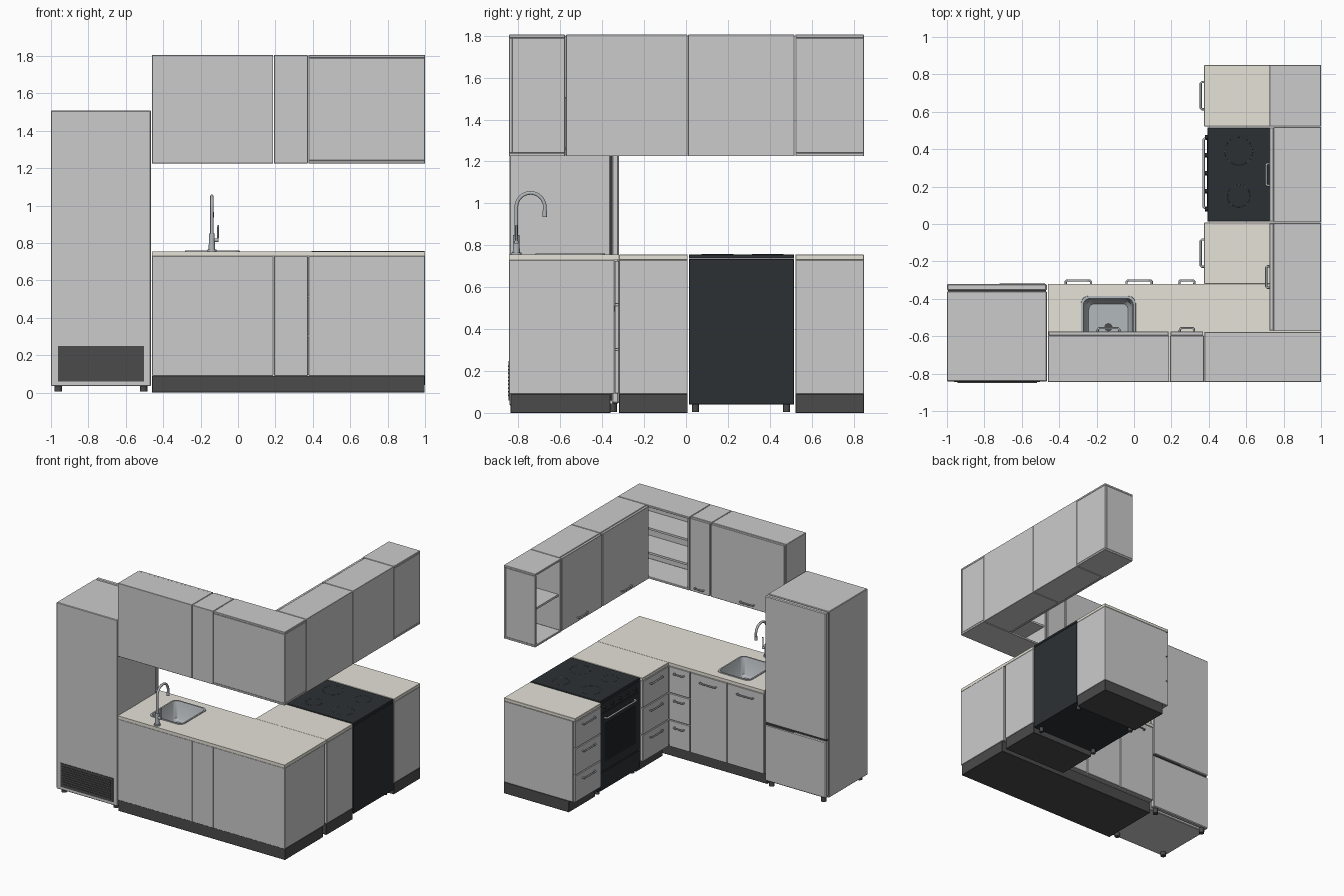
import bpy, bmesh, math
from mathutils import Vector

if "Cube" in bpy.data.objects:
    bpy.data.objects.remove(bpy.data.objects["Cube"])


def mat(name, c):
    m = bpy.data.materials.new(name)
    m.diffuse_color = (*c, 1)
    m.use_nodes = True
    m.node_tree.nodes["Principled BSDF"].inputs["Base Color"].default_value = m.diffuse_color
    return m


STONE = mat("worktop_stone", (0.78, 0.76, 0.68))
DARK = mat("plinth_dark", (0.07, 0.07, 0.07))
BLACK = mat("oven_black", (0.025, 0.03, 0.034))
GLASS = mat("oven_glass", (0.012, 0.015, 0.018))
STEEL = mat("steel", (0.45, 0.48, 0.5))


def finish(bm, name, m=None, bevel=0, smooth=False):
    bmesh.ops.recalc_face_normals(bm, faces=bm.faces)
    me = bpy.data.meshes.new(name)
    bm.to_mesh(me)
    bm.free()
    o = bpy.data.objects.new(name, me)
    bpy.context.collection.objects.link(o)
    if m:
        me.materials.append(m)
    if bevel:
        b = o.modifiers.new("bevel", 'BEVEL')
        b.width, b.segments = bevel, 1
    if smooth:
        select(o)
        bpy.ops.object.shade_smooth_by_angle(angle=math.radians(40))
    return o


def select(o):
    bpy.ops.object.select_all(action='DESELECT')
    o.select_set(True)
    bpy.context.view_layer.objects.active = o


def box(name, x, y, z, m=None, bevel=0.002, gap=0):
    bm = bmesh.new()
    bmesh.ops.create_cube(bm, size=1)
    for v in bm.verts:
        v.co = Vector([(a + b) / 2 + c * (b - a) for c, (a, b) in zip(v.co, (x, y, z))])
    return finish(bm, name, m, bevel)


def cyl(name, p, r, z0, z1, m=None, r2=None, n=20):
    bm = bmesh.new()
    bmesh.ops.create_cone(bm, cap_ends=True, segments=n, radius1=r, radius2=r2 or r, depth=z1 - z0)
    bmesh.ops.translate(bm, verts=bm.verts, vec=(p[0], p[1], (z0 + z1) / 2))
    return finish(bm, name, m, 0, True)


def tube(name, pts, r, m=None, res=3, cyclic=False):
    cu = bpy.data.curves.new(name, 'CURVE')
    cu.dimensions = '3D'
    cu.bevel_depth, cu.bevel_resolution, cu.use_fill_caps = r, res, True
    s = cu.splines.new('POLY')
    s.points.add(len(pts) - 1)
    for p, c in zip(s.points, pts):
        p.co = (*c, 1)
    s.use_cyclic_u = cyclic
    o = bpy.data.objects.new(name, cu)
    bpy.context.collection.objects.link(o)
    select(o)
    bpy.ops.object.convert(target='MESH')
    o = bpy.context.object
    if m:
        o.data.materials.clear()
        o.data.materials.append(m)
    bpy.ops.object.shade_smooth_by_angle(angle=math.radians(40))
    return o


def handle(name, face, along, at, z, w, d=0.02, r=0.006, m=STEEL):
    # bar handle on a front facing +y ("y") or -x ("x")
    h, c = w / 2, 0.006
    prof = [(-h, 0), (-h, d - c), (-h + c, d), (h - c, d), (h, d - c), (h, 0)]
    if face == "y":
        pts = [(along + a, at + b, z) for a, b in prof]
    else:
        pts = [(at - b, along + a, z) for a, b in prof]
    tube(name, pts, r, m)


def panel(name, face, a, z, at, hw=0, hz=0):
    # door or drawer front, 0.02 thick, with a handle of width hw
    g = 0.003
    a2, z2 = (a[0] + g, a[1] - g), (z[0] + g, z[1] - g)
    if face == "y":
        box(name, a2, (at - 0.02, at), z2)
    else:
        box(name, (at, at + 0.02), a2, z2)
    if hw:
        handle(name + "_handle", face, (a[0] + a[1]) / 2, at - 0.002 if face == "y" else at + 0.002, hz, hw)


def drawers(name, face, a, at, hw):
    for i in range(3):
        z0 = 0.09 + i * 0.213
        panel(f"{name}_drawer_{i + 1}", face, a, (z0, z0 + 0.213), at, hw, z0 + 0.165)


def open_unit(name, x, y, z, face, shelves):
    t = 0.016
    box(name + "_top", x, y, (z[1] - t, z[1]))
    box(name + "_bottom", x, y, (z[0], z[0] + t))
    zi = (z[0] + t, z[1] - t)
    if face == "y":
        box(name + "_back", x, (y[0], y[0] + t), zi)
        box(name + "_side_a", (x[0], x[0] + t), (y[0] + t, y[1]), zi)
        box(name + "_side_b", (x[1] - t, x[1]), (y[0] + t, y[1]), zi)
    else:
        box(name + "_back", (x[1] - t, x[1]), y, zi)
        box(name + "_side_a", (x[0], x[1] - t), (y[0], y[0] + t), zi)
        box(name + "_side_b", (x[0], x[1] - t), (y[1] - t, y[1]), zi)
    for i in range(shelves):
        zs = z[0] + (z[1] - z[0]) * (i + 1) / (shelves + 1)
        box(f"{name}_shelf_{i + 1}", (x[0] + t, x[1] - t), (y[0] + t, y[1] - t), (zs - t / 2, zs + t / 2), None, 0)


def rounded_loft(name, cx, cy, levels, m=None, cap_start=False, smooth=True):
    bm = bmesh.new()
    loops = []
    for hx, hy, r, z in levels:
        ring = []
        for q, (sx, sy) in enumerate(((1, 1), (-1, 1), (-1, -1), (1, -1))):
            for k in range(6):
                a = math.pi / 2 * (q + k / 5)
                ring.append(bm.verts.new((cx + sx * (hx - r) + r * math.cos(a), cy + sy * (hy - r) + r * math.sin(a), z)))
        loops.append(ring)
    for A, B in zip(loops, loops[1:]):
        for i in range(len(A)):
            j = (i + 1) % len(A)
            bm.faces.new((A[i], A[j], B[j], B[i]))
    bm.faces.new(loops[-1])
    if cap_start:
        bm.faces.new(loops[0])
    return finish(bm, name, m, 0, smooth)


# base cabinets: back run
B = -0.845
box("sink_cabinet_left_side", (-0.46, -0.444), (B, -0.342), (0.09, 0.73))
box("sink_cabinet_right_side", (0.174, 0.19), (B, -0.342), (0.09, 0.73))
box("sink_cabinet_back", (-0.46, 0.19), (B, B + 0.016), (0.09, 0.73))
box("sink_cabinet_bottom", (-0.444, 0.174), (B + 0.016, -0.342), (0.09, 0.106))
box("narrow_drawer_cabinet", (0.192, 0.373), (B, -0.342), (0.09, 0.73))
box("corner_cabinet", (0.377, 1), (B, -0.342), (0.09, 0.73))
box("back_run_plinth", (-0.46, 0.998), (-0.838, -0.36), (0, 0.09), DARK)
panel("sink_door_left", "y", (-0.46, -0.135), (0.09, 0.729), -0.32, 0.135, 0.67)
panel("sink_door_right", "y", (-0.135, 0.19), (0.09, 0.729), -0.32, 0.135, 0.67)
drawers("narrow", "y", (0.19, 0.375), -0.32, 0.08)

# base cabinets: right run
for name, y in (("inner", (-0.32, 0.008)), ("outer", (0.522, 0.85))):
    box(name + "_drawer_cabinet", (0.397, 1), y, (0.09, 0.73))
    box(name + "_plinth", (0.43, 0.998), y, (0, 0.09), DARK)
    box(name + "_worktop", (0.375, 1), y, (0.73, 0.755), STONE)
    drawers(name, "x", y, 0.375, 0.145)

# worktop with sink cutout
top = box("back_run_worktop", (-0.46, 1), (B, -0.32), (0.73, 0.755), STONE, 0)
SX, SY = -0.137, -0.552
cutter = rounded_loft("sink_cutter", SX, SY, [(0.138, 0.158, 0.035, 0.7), (0.138, 0.158, 0.035, 0.8)], None, True, False)
cutter.hide_render = True
cutter.hide_viewport = True
cut = top.modifiers.new("sink_hole", 'BOOLEAN')
cut.operation, cut.object, cut.solver = 'DIFFERENCE', cutter, 'EXACT'

# sink bowl and drain
rounded_loft("sink_bowl", SX, SY, [(0.147, 0.167, 0.04, 0.754), (0.146, 0.166, 0.04, 0.76), (0.134, 0.154, 0.035, 0.76),
                                   (0.13, 0.15, 0.035, 0.75), (0.122, 0.142, 0.035, 0.63), (0.105, 0.125, 0.03, 0.61)], STEEL)
cyl("sink_drain", (SX, SY), 0.022, 0.605, 0.613, DARK)

# faucet
FX, FY = -0.14, -0.81
cyl("faucet_flange", (FX, FY), 0.024, 0.755, 0.765, STEEL)
cyl("faucet_body", (FX, FY), 0.017, 0.765, 0.85, STEEL, 0.015)
arc = [(FX, FY + 0.068 - 0.068 * math.cos(math.pi * i / 16), 0.982 + 0.068 * math.sin(math.pi * i / 16)) for i in range(17)]
tube("faucet_spout", [(FX, FY, 0.84)] + arc + [(FX, FY + 0.136, 0.945)], 0.009, STEEL)
cyl("faucet_nozzle", (FX, FY + 0.136), 0.011, 0.935, 0.965, STEEL)
tube("faucet_lever_joint", [(FX, FY, 0.815), (FX + 0.036, FY, 0.815)], 0.01, STEEL)
tube("faucet_lever", [(FX + 0.032, FY, 0.815), (FX + 0.034, FY, 0.895)], 0.005, STEEL)

# oven
OY = (0.014, 0.516)
box("oven_body", (0.41, 1), OY, (0.04, 0.735), BLACK)
box("oven_cooktop", (0.392, 1), OY, (0.736, 0.757), BLACK, 0.003)
box("oven_control_panel", (0.392, 0.41), OY, (0.655, 0.734), BLACK)
box("oven_door", (0.392, 0.41), OY, (0.19, 0.65), BLACK)
box("oven_window", (0.39, 0.393), (0.07, 0.46), (0.26, 0.56), GLASS, 0)
box("oven_lower_drawer", (0.392, 0.41), OY, (0.045, 0.185), BLACK)
handle("oven_handle", "x", 0.272, 0.394, 0.61, 0.37, 0.022, 0.007, STEEL)
for i in range(5):
    y = 0.08 + i * 0.096
    tube(f"oven_knob_{i + 1}", [(0.392, y, 0.695), (0.38, y, 0.695)], 0.012, BLACK)
for i, (x, y, r) in enumerate(((0.56, 0.15, 0.06), (0.56, 0.39, 0.075), (0.82, 0.15, 0.075), (0.82, 0.39, 0.06))):
    ring = [(x + r * math.cos(a * math.pi / 16), y + r * math.sin(a * math.pi / 16), 0.757) for a in range(32)]
    tube(f"burner_ring_{i + 1}", ring, 0.001, DARK, 1, True)
for i, (x, y) in enumerate(((0.44, 0.045), (0.44, 0.48), (0.95, 0.045), (0.95, 0.48))):
    cyl(f"oven_foot_{i + 1}", (x, y), 0.016, 0.005, 0.042, DARK)

# wall cabinets: back run
W = (1.225, 1.805)
for name, x, hw in (("wide", (-0.46, 0.188), 0.115), ("narrow", (0.192, 0.373), 0.075)):
    box(f"wall_{name}_cabinet", x, (B, -0.597), W)
    panel(f"wall_{name}_door", "y", x, W, -0.575, hw, 1.262)
open_unit("wall_corner_shelf", (0.377, 1), (B, -0.577), W, "y", 2)

# wall cabinets: right run
for name, y in (("inner", (-0.573, 0.006)), ("outer", (0.01, 0.518))):
    box(f"wall_{name}_cabinet", (0.747, 1), y, W)
    panel(f"wall_{name}_door", "x", y, W, 0.725, 0.115, 1.262)
open_unit("wall_end_shelf", (0.725, 1), (0.522, 0.85), W, "x", 1)

# fridge
FR = (-1, -0.466)
box("fridge_body", FR, (-0.842, -0.36), (0.035, 1.508), None, 0.004)
box("fridge_upper_door", FR, (-0.355, -0.32), (0.505, 1.508), None, 0.006)
box("fridge_lower_door", FR, (-0.355, -0.32), (0.045, 0.49), None, 0.006)
box("fridge_door_seal", (-0.995, -0.47), (-0.362, -0.335), (0.06, 1.5), DARK, 0)
box("fridge_grip", (-0.72, -0.475), (-0.34, -0.318), (0.491, 0.504), DARK, 0)
for i, (x, y) in enumerate(((-0.96, -0.80), (-0.505, -0.80), (-0.96, -0.35), (-0.505, -0.35))):
    cyl(f"fridge_foot_{i + 1}", (x, y), 0.02, 0.005, 0.045, DARK)

# fridge rear vent grille
box("vent_panel", (-0.962, -0.502), (-0.846, -0.84), (0.06, 0.248), DARK, 0)
for i in range(9):
    z = 0.08 + i * 0.0175
    box(f"vent_slat_{i + 1}", (-0.945, -0.519), (-0.85, -0.845), (z, z + 0.007), DARK, 0)
